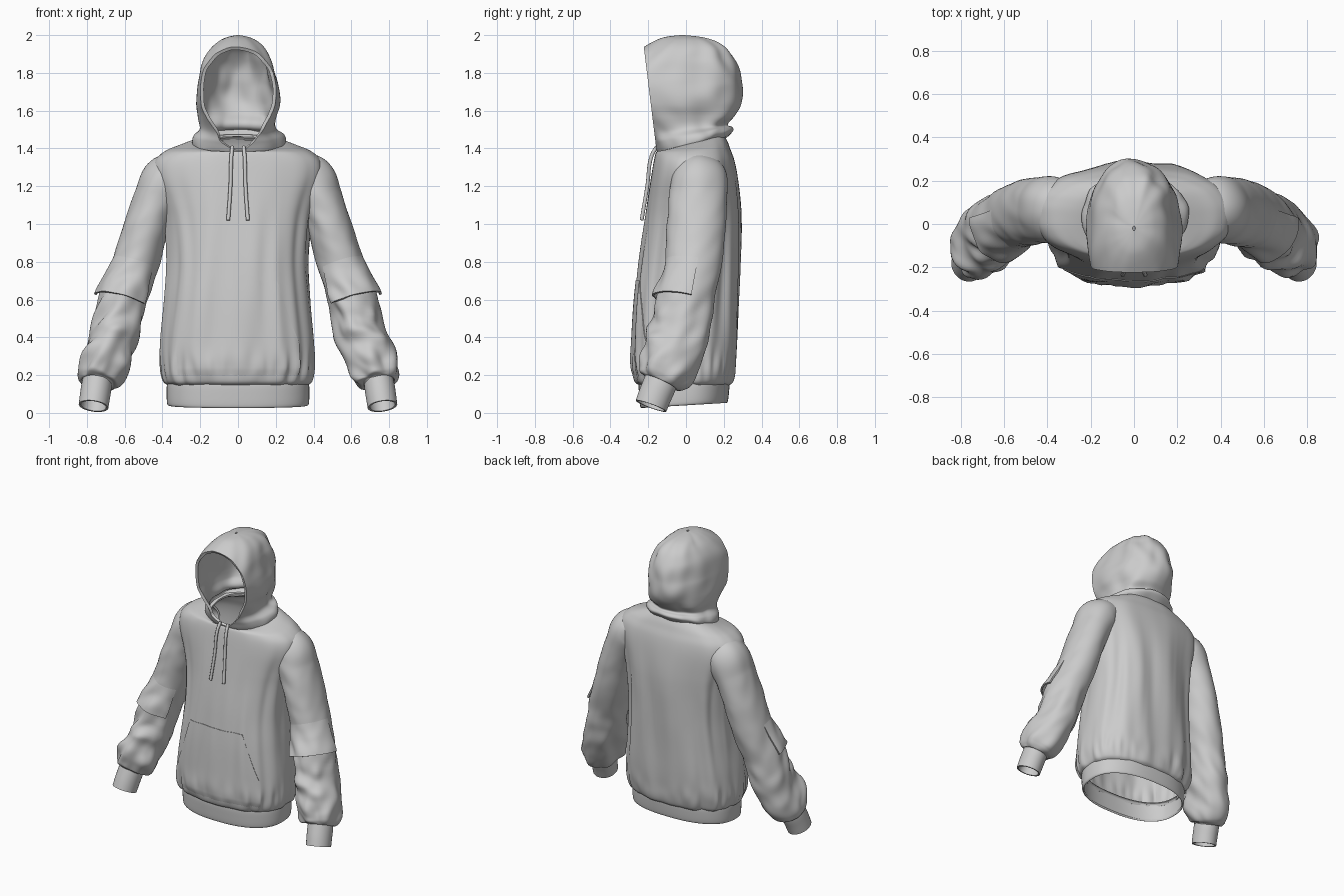
import bpy, bmesh, math
from math import sin, cos, pi, exp
from mathutils import Vector, noise

if "Cube" in bpy.data.objects:
    bpy.data.objects.remove(bpy.data.objects["Cube"])


def spline(rows, t):
    """Catmull-Rom blend through table rows, t in row numbers."""
    n = len(rows)
    i = max(0, min(int(t), n - 2))
    f = t - i
    p = [rows[max(0, min(n - 1, i + k))] for k in (-1, 0, 1, 2)]
    return [b + .5 * f * (c - a + f * (2 * a - 5 * b + 4 * c - d + f * (3 * (b - c) + d - a)))
            for a, b, c, d in zip(*p)]


def sheet(name, fn, nu, nv, wrap=True, thick=.012, cut=None):
    """Grid surface from fn(u, v), optionally closed in u and cut by a plane."""
    bm = bmesh.new()
    cols = nu if wrap else nu + 1
    g = [[bm.verts.new(fn(i / nu, j / nv)) for i in range(cols)] for j in range(nv + 1)]
    for j in range(nv):
        for i in range(nu):
            k = (i + 1) % cols
            bm.faces.new((g[j][i], g[j][k], g[j + 1][k], g[j + 1][i]))
    bmesh.ops.recalc_face_normals(bm, faces=bm.faces)
    if cut:
        bmesh.ops.bisect_plane(bm, geom=bm.verts[:] + bm.edges[:] + bm.faces[:],
                               plane_co=cut[0], plane_no=cut[1], clear_outer=True)
    me = bpy.data.meshes.new(name)
    bm.to_mesh(me)
    bm.free()
    me.shade_smooth()
    ob = bpy.data.objects.new(name, me)
    bpy.context.collection.objects.link(ob)
    m = ob.modifiers.new("thickness", 'SOLIDIFY')
    m.thickness = thick
    m.offset = -1
    e = ob.modifiers.new("crisp_rims", 'EDGE_SPLIT')
    e.split_angle = math.radians(70)
    return ob


def ring(row, a, off=0.0, n=2.3):
    """Superellipse point; row = z, front y, back y, half width, tilt."""
    z, yf, yb, w, k = row
    ex = 2 / n
    ux = math.copysign(abs(cos(a)) ** ex, cos(a))
    uy = math.copysign(abs(sin(a)) ** ex, sin(a))
    y = (yf + yb) / 2 + uy * ((yb - yf) / 2 + off)
    return Vector((ux * (w + off), y, z + k * y))


# Torso: bottom to neck
BODY = [(.145, -.245, .225, .365, 0), (.17, -.275, .25, .395, 0), (.25, -.287, .265, .41, 0),
        (.4, -.283, .275, .405, 0), (.6, -.272, .28, .385, 0), (.8, -.25, .285, .372, 0),
        (1.0, -.222, .287, .385, 0), (1.12, -.205, .283, .41, 0), (1.25, -.185, .27, .45, 0),
        (1.33, -.172, .255, .442, .02), (1.38, -.162, .235, .39, .06), (1.405, -.155, .22, .32, .14),
        (1.42, -.15, .2, .25, .25), (1.42, -.145, .18, .2, .3)]


def body_pt(a, t, off=0.0):
    row = spline(BODY, t)
    z = row[0]
    fade = min(1, max(0, (1.45 - z) * 2))
    d = .018 * fade * noise.noise(Vector((cos(a) * 4, sin(a) * 4, z * 1.3)))
    d += .016 * exp(-((z - .23) / .08) ** 2) * noise.noise(Vector((cos(a) * 8, sin(a) * 8, z * 4)))
    return ring(row, a, d + off, 2.4)


sheet("torso", lambda u, v: body_pt(2 * pi * u, v * (len(BODY) - 1)), 160, 90)

# Hem band
HEM = [(.175, -.235, .215, .36, 0), (.16, -.25, .23, .375, .02), (.1, -.248, .228, .378, .05),
       (.05, -.243, .222, .375, .06), (.04, -.235, .215, .365, .06)]
sheet("hem_band", lambda u, v: ring(spline(HEM, v * 4), 2 * pi * u, 0, 2.4), 96, 16)


# Front pouch pocket, laid over the torso and sunk in at its lower edge
def pouch(u, v):
    t = 1.3 + 3.2 * v
    w = spline(BODY, t)[3]
    half = .32 - .12 * max(0, (t - 2.8) / 1.7)
    x = (2 * u - 1) * half
    a = -math.acos(math.copysign((abs(x) / w) ** 1.2, x))
    return body_pt(a, t, .006 * min(1, 6 * v) - .002)


sheet("front_pouch_pocket", pouch, 60, 40, False, .008)

# Hood with rolled collar: closed dome cut open along the face plane
HOOD = [(1.395, -.135, .195, .235, .25), (1.43, -.154, .24, .245, .25), (1.465, -.173, .238, .236, .2),
        (1.505, -.207, .222, .2, .1), (1.57, -.3, .262, .205, 0), (1.64, -.38, .293, .217, 0),
        (1.72, -.43, .3, .213, 0), (1.8, -.41, .285, .198, 0), (1.87, -.335, .258, .178, 0),
        (1.93, -.237, .22, .143, 0), (1.97, -.165, .155, .098, 0), (1.99, -.11, .08, .055, 0),
        (2.0, -.03, -.01, .006, 0)]


def hood_pt(u, v):
    a = 2 * pi * u
    row = spline(HOOD, v * (len(HOOD) - 1))
    amp = min(1, (1 - v) * 5) * min(1, .35 + .65 * abs(1 + sin(a)))
    d = .018 * amp * noise.noise(Vector((cos(a) * 2.5, sin(a) * 2.5, row[0] * 8)))
    return ring(row, a, d, 2.15)


sheet("hood", hood_pt, 96, 84, True, .018, ((0, -.155, 1.38), (0, -.57, -.07)))

# Sleeve and cuff paths: x, y, z, side radius, depth radius
SLEEVE = [(.28, .075, 1.28, .09, .12), (.37, .07, 1.235, .137, .15), (.43, .063, 1.13, .124, .154),
          (.48, .055, 1.0, .118, .156), (.54, .04, .8, .124, .15), (.605, 0, .6, .126, .15),
          (.66, -.042, .4, .13, .16), (.715, -.093, .25, .13, .16), (.742, -.123, .18, .114, .13),
          (.748, -.133, .158, .08, .09)]
CUFF = [(.742, -.125, .2, .074, .085), (.748, -.14, .15, .08, .089),
        (.757, -.165, .09, .08, .088), (.765, -.185, .036, .079, .086)]


def tube_pt(rows, a, t, side, fold=0.0, off=0.0):
    c = spline(rows, t)
    p0, p1 = (Vector(spline(rows, min(len(rows) - 1, max(0, t + h)))[:3]) for h in (-.1, .1))
    tan = (p1 - p0).normalized()
    back = (Vector((0, 1, 0)) - tan * tan.y).normalized()
    out = tan.cross(back)
    if fold:
        low = min(1, max(.2, (t - 3.8) / 2)) * min(1, (len(rows) - 1 - t) * 1.5)
        low *= .75 - .35 * sin(a)          # deeper creases at the front of the elbow
        q = Vector((cos(a) * 1.5, sin(a) * 1.5 + 7 * side, c[2] * 10 + cos(a + side) * 1.2))
        off += fold * low * noise.noise(q)
    p = Vector(c[:3]) + out * (c[3] + off) * cos(a) + back * (c[4] + off) * sin(a)
    p.x *= side
    return p


for side, tag in ((1, "left"), (-1, "right")):
    n = len(SLEEVE) - 1
    sheet(tag + "_sleeve", lambda u, v: tube_pt(SLEEVE, 2 * pi * u, v * n, side, .036), 64, 100)
    sheet(tag + "_cuff", lambda u, v: tube_pt(CUFF, 2 * pi * u, v * 3, side), 48, 12)

    # Sleeve flap pocket, lifting away at its lower edge
    sheet(tag + "_sleeve_flap",
          lambda u, v: tube_pt(SLEEVE, math.radians(10 - 150 * u), 3.9 + 1.15 * v, side, .036,
                               -.004 + .03 * v), 32, 16, False)

    # Drawstring
    cu = bpy.data.curves.new(tag + "_drawstring", 'CURVE')
    cu.dimensions = '3D'
    cu.bevel_depth = .010
    cu.bevel_resolution = 3
    cu.use_fill_caps = True
    pts = [(.03, -.155, 1.41), (.035, -.182, 1.36), (.04, -.205, 1.2), (.052, -.235, 1.02)]
    sp = cu.splines.new('BEZIER')
    sp.bezier_points.add(len(pts) - 1)
    for b, p in zip(sp.bezier_points, pts):
        b.co = (p[0] * side, p[1], p[2])
        b.handle_left_type = b.handle_right_type = 'AUTO'
    bpy.context.collection.objects.link(bpy.data.objects.new(tag + "_drawstring", cu))
